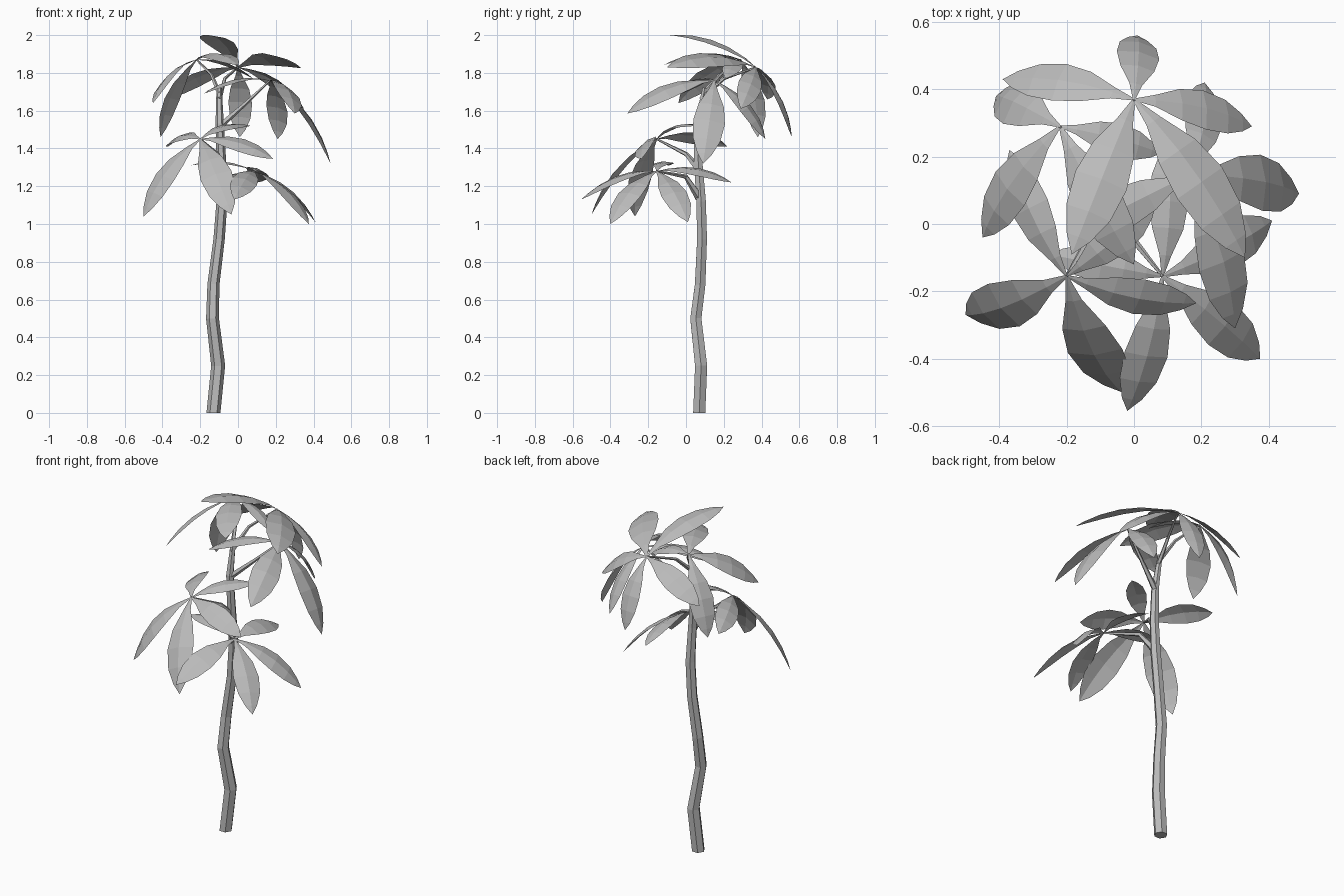
import bpy, bmesh, math
from mathutils import Vector

old = bpy.data.objects.get("Cube")
if old:
    bpy.data.objects.remove(old, do_unlink=True)

grey = bpy.data.materials.new("plain_grey")
grey.use_nodes = True
grey.diffuse_color = (0.5, 0.5, 0.5, 1)
grey.node_tree.nodes["Principled BSDF"].inputs["Base Color"].default_value = grey.diffuse_color
UP = Vector((0, 0, 1))


def finish(bm, name):
    mesh = bpy.data.meshes.new(name)
    bm.to_mesh(mesh)
    bm.free()
    mesh.materials.append(grey)
    obj = bpy.data.objects.new(name, mesh)
    bpy.context.collection.objects.link(obj)
    return obj


def tube(name, path, radii, sides):
    """Faceted tapering tube through the path points."""
    bm = bmesh.new()
    pts = [Vector(p) for p in path]
    rings = []
    for i, p in enumerate(pts):
        along = (pts[min(i + 1, len(pts) - 1)] - pts[max(i - 1, 0)]).normalized()
        if i == 0 and p.z == 0:
            along = UP
        u = Vector((0, 1, 0)).cross(along).normalized()
        v = along.cross(u)
        angles = [math.tau * k / sides for k in range(sides)]
        rings.append([bm.verts.new(p + radii[i] * (u * math.cos(a) + v * math.sin(a)))
                      for a in angles])
    for a, b in zip(rings, rings[1:]):
        for k in range(sides):
            n = (k + 1) % sides
            bm.faces.new((a[k], a[n], b[n], b[k]))
    bm.faces.new(rings[0][::-1])
    bm.faces.new(rings[-1])
    finish(bm, name)


# Leaf outline: position along the midrib, share of the full width
OUTLINE = [(0.0, 0.05), (0.15, 0.3), (0.35, 0.8), (0.55, 1.0), (0.75, 0.86), (0.9, 0.46)]


def add_leaf(bm, base, tip, axis):
    """Arched blade with a slight fold along the midrib."""
    chord = tip - base
    length = chord.length
    side = axis.cross(chord).normalized()
    normal = chord.cross(side).normalized()
    rows = []
    for t, w in OUTLINE:
        mid = base + chord * t + normal * (0.42 * t * (1 - t) * length)
        half = side * (w * 0.155 * length)
        fold = normal * (w * 0.03 * length)
        rows.append([bm.verts.new(mid + half - fold), bm.verts.new(mid),
                     bm.verts.new(mid - half - fold)])
    for a, b in zip(rows, rows[1:]):
        for k in (0, 1):
            bm.faces.new((a[k], a[k + 1], b[k + 1], b[k]))
    end = bm.verts.new(tip)
    for k in (0, 1):
        bm.faces.new((rows[-1][k], rows[-1][k + 1], end))


def leaf_cluster(name, centre, tips):
    """Leaves fanning from one point; tips run anticlockwise."""
    centre = Vector(centre)
    tips = [Vector(t) for t in tips]
    axis = Vector()
    for a, b in zip(tips, tips[1:] + tips[:1]):
        axis += (a - centre).cross(b - centre)
    axis = (axis.normalized() + UP * 0.3).normalized()
    bm = bmesh.new()
    for t in tips:
        add_leaf(bm, centre, t, axis)
    finish(bm, name)


# Trunk
tube("trunk",
     [(-0.13, 0.07, 0), (-0.105, 0.08, 0.25), (-0.135, 0.052, 0.5), (-0.13, 0.075, 0.68),
      (-0.1, 0.085, 0.92), (-0.085, 0.08, 1.12), (-0.088, 0.065, 1.32),
      (-0.097, 0.062, 1.53), (-0.1, 0.1, 1.72)],
     [0.037, 0.037, 0.034, 0.032, 0.03, 0.029, 0.026, 0.022, 0.014], 6)

# Leaf centres
back, back_right, side_left = (0, 0.37, 1.83), (-0.22, 0.29, 1.87), (0.17, 0.15, 1.76)
front_right, front_left = (-0.2, -0.155, 1.45), (0.085, -0.155, 1.28)

# Branches
tube("back_branch", [(-0.1, 0.08, 1.66), (-0.07, 0.2, 1.77), back], [0.014, 0.009, 0.005], 5)
tube("back_right_branch", [(-0.1, 0.09, 1.69), (-0.14, 0.18, 1.79), back_right],
     [0.013, 0.009, 0.005], 5)
tube("left_branch", [(-0.095, 0.065, 1.52), (0.03, 0.105, 1.63), side_left],
     [0.018, 0.011, 0.005], 5)
tube("front_right_branch", [(-0.088, 0.06, 1.3), (-0.11, 0.0, 1.37), front_right],
     [0.02, 0.012, 0.005], 5)
tube("front_left_branch", [(-0.085, 0.07, 1.14), (-0.04, 0.0, 1.25), front_left],
     [0.022, 0.013, 0.005], 5)

# Foliage
leaf_cluster("back_leaves", back,
             [(0.01, 0.56, 1.46), (-0.39, 0.43, 1.66), (-0.185, -0.09, 2.0),
              (0.33, -0.1, 1.83), (0.35, 0.29, 1.61)])
leaf_cluster("back_right_leaves", back_right,
             [(-0.41, 0.38, 1.46), (-0.45, -0.04, 1.64), (0, -0.12, 1.84), (0.08, 0.21, 1.77)])
leaf_cluster("left_leaves", side_left,
             [(0.49, 0.09, 1.32), (0.21, 0.42, 1.45), (-0.18, -0.025, 1.69),
              (0.3, -0.31, 1.585)])
leaf_cluster("front_right_leaves", front_right,
             [(-0.5, -0.27, 1.04), (-0.035, -0.5, 1.05), (0.185, -0.235, 1.345),
              (0.065, 0.06, 1.52), (-0.37, 0.22, 1.41)])
leaf_cluster("front_left_leaves", front_left,
             [(-0.02, -0.555, 1.13), (0.375, -0.4, 1.0), (0.41, 0.01, 1.01),
              (0.1, 0.24, 1.22), (-0.25, -0.09, 1.31)])
